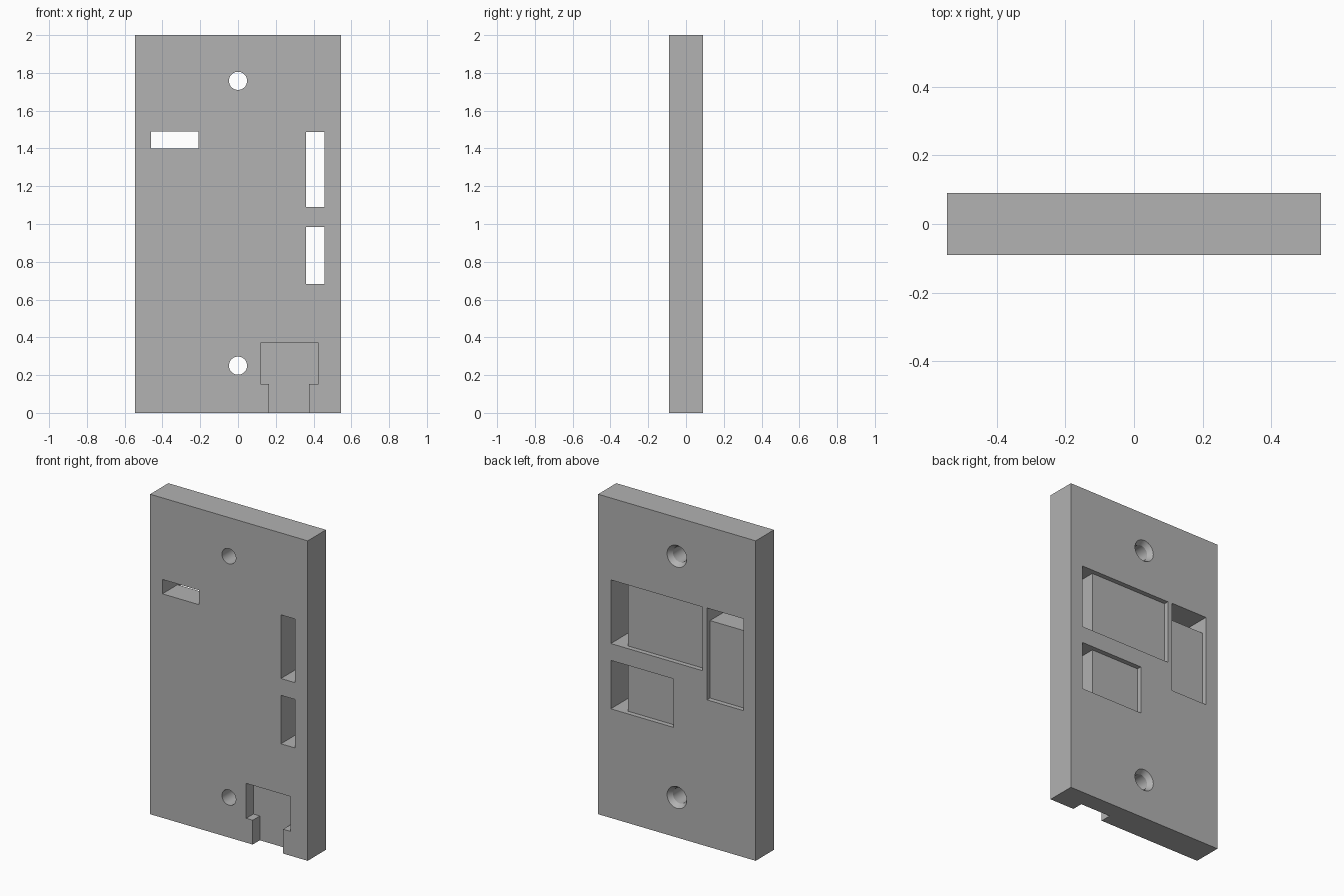
import bpy, bmesh
from math import cos, sin, pi, radians

cube = bpy.data.objects.get("Cube")
if cube:
    bpy.data.objects.remove(cube, do_unlink=True)

HALF_W, HALF_T, HEIGHT = 0.545, 0.09, 2.0
OUT = 0.2                      # cutters overshoot the plate to here
POCKET_Y = HALF_T - 0.03       # floor of the rear pockets
RECESS_Y = -HALF_T + 0.07      # floor of the front recess

grey = bpy.data.materials.new("plain_grey")
grey.use_nodes = True
colour = (0.445, 0.445, 0.445, 1)
grey.diffuse_color = colour
grey.node_tree.nodes["Principled BSDF"].inputs["Base Color"].default_value = colour


def loft(name, rings):
    """Solid through a series of (y, outline) rings, outlines in x and z."""
    bm = bmesh.new()
    loops = [[bm.verts.new((x, y, z)) for x, z in pts] for y, pts in rings]
    n = len(loops[0])
    for a, b in zip(loops, loops[1:]):
        for i in range(n):
            j = (i + 1) % n
            bm.faces.new((a[i], a[j], b[j], b[i]))
    bm.faces.new(loops[0])
    bm.faces.new(loops[-1])
    bmesh.ops.recalc_face_normals(bm, faces=bm.faces)
    mesh = bpy.data.meshes.new(name)
    bm.to_mesh(mesh)
    bm.free()
    mesh.materials.append(grey)
    obj = bpy.data.objects.new(name, mesh)
    bpy.context.collection.objects.link(obj)
    return obj


def rect(x0, x1, z0, z1):
    return [(x0, z0), (x1, z0), (x1, z1), (x0, z1)]


def circle(z, r, n=40):
    return [(r * cos(2 * pi * i / n), z + r * sin(2 * pi * i / n)) for i in range(n)]


def prism(name, y0, y1, outline):
    return loft(name, [(y0, outline), (y1, outline)])


plate = prism("mounting_plate", -HALF_T, HALF_T, rect(-HALF_W, HALF_W, 0, HEIGHT))
cutters = []

# Shallow rear pockets, each with a slot through to the front
openings = [
    ("upper", (-0.177, 0.457, 1.09, 1.488), (0.36, 0.457, 1.09, 1.488)),
    ("lower", (0.024, 0.457, 0.682, 0.985), (0.36, 0.457, 0.682, 0.985)),
    ("side", (-0.46, -0.208, 0.916, 1.49), (-0.46, -0.208, 1.4, 1.49)),
]
for label, pocket, slot in openings:
    cutters.append(prism(label + "_pocket_cutter", POCKET_Y, OUT, rect(*pocket)))
    cutters.append(prism(label + "_slot_cutter", -OUT, OUT, rect(*slot)))

# T-shaped front recess, open at the bottom edge
recess = [(0.165, -0.1), (0.375, -0.1), (0.375, 0.152), (0.425, 0.152),
          (0.425, 0.37), (0.12, 0.37), (0.12, 0.152), (0.165, 0.152)]
cutters.append(prism("recess_cutter", -OUT, RECESS_Y, recess))

# Screw holes, countersunk at the back
for label, z in (("bottom", 0.25), ("top", 1.758)):
    small, large = circle(z, 0.048), circle(z, 0.068)
    cutters.append(loft(label + "_screw_hole_cutter",
                        [(-OUT, small), (POCKET_Y, small), (HALF_T, large), (OUT, large)]))

for cutter in cutters:
    cutter.hide_render = True
    mod = plate.modifiers.new(cutter.name, 'BOOLEAN')
    mod.operation = 'DIFFERENCE'
    mod.solver = 'EXACT'
    mod.object = cutter

# Apply the cuts and discard the cutters
bpy.ops.object.select_all(action='DESELECT')
bpy.context.view_layer.objects.active = plate
plate.select_set(True)
for mod in list(plate.modifiers):
    bpy.ops.object.modifier_apply(modifier=mod.name)
for cutter in cutters:
    bpy.data.objects.remove(cutter, do_unlink=True)
bpy.ops.object.shade_smooth_by_angle(angle=radians(20))
